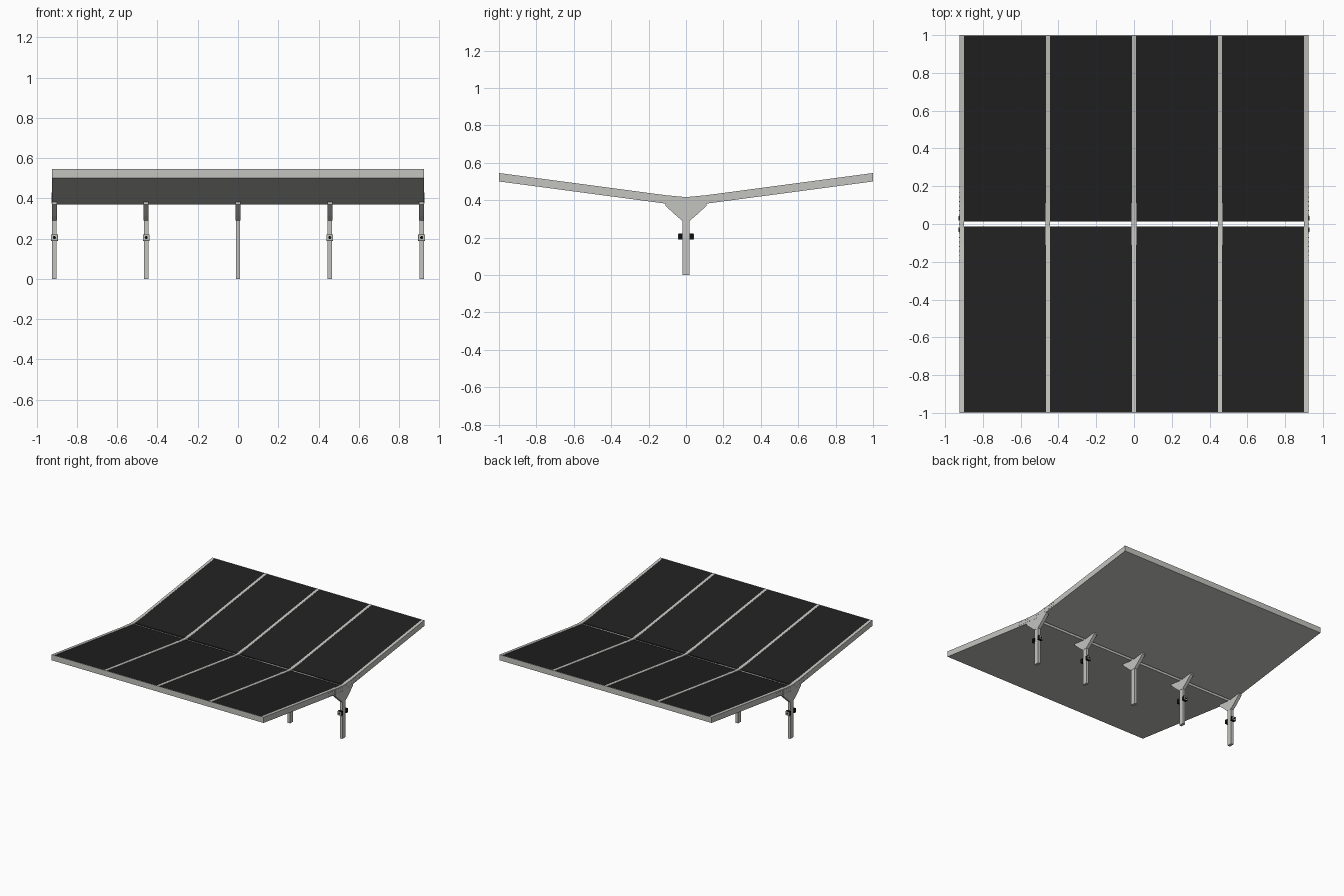
import bpy, bmesh, math
from mathutils import Matrix, Vector

if "Cube" in bpy.data.objects:
    bpy.data.objects.remove(bpy.data.objects["Cube"])


def mat(name, c):
    m = bpy.data.materials.new(name)
    m.diffuse_color = (*c, 1)
    m.use_nodes = True
    m.node_tree.nodes["Principled BSDF"].inputs["Base Color"].default_value = m.diffuse_color
    return m


GREY = mat("light grey metal", (0.55, 0.55, 0.52))
DARK = mat("dark panel", (0.015, 0.015, 0.015))
BLACK = mat("black plastic", (0.004, 0.004, 0.004))

POSTS = [-0.912, -0.456, 0.0, 0.456, 0.912]
SLOPE = 0.133
BASE = 0.367          # underside height at the valley
THICK = 0.045


def low(y, up=0.0):
    return BASE + SLOPE * abs(y) + up


def finish(name, bm, m):
    bmesh.ops.recalc_face_normals(bm, faces=bm.faces[:])
    me = bpy.data.meshes.new(name)
    bm.to_mesh(me)
    bm.free()
    me.materials.append(m)
    ob = bpy.data.objects.new(name, me)
    bpy.context.collection.objects.link(ob)
    return ob


def prism(name, profile, x0, x1, m):
    """Extrude a (y, z) profile along x."""
    bm = bmesh.new()
    f = bm.faces.new([bm.verts.new((x0, y, z)) for y, z in profile])
    r = bmesh.ops.extrude_face_region(bm, geom=[f])
    vs = [v for v in r["geom"] if isinstance(v, bmesh.types.BMVert)]
    bmesh.ops.translate(bm, vec=(x1 - x0, 0, 0), verts=vs)
    return finish(name, bm, m)


def box(name, x, y, z, sx, sy, sz, m):
    bm = bmesh.new()
    bmesh.ops.create_cube(bm, size=1, matrix=Matrix.Translation((x, y, z))
                          @ Matrix.Diagonal((sx, sy, sz, 1)))
    return finish(name, bm, m)


def strip(y0, y1, a, b):
    """Sloped band between two offsets above the underside."""
    return [(y0, low(y0, a)), (y1, low(y1, a)), (y1, low(y1, b)), (y0, low(y0, b))]


# roof deck halves and solar panels
for s, side in ((-1, "front"), (1, "back")):
    prism(f"{side}_deck", strip(s * 0.012, s * 1.0, 0, 0.038), -0.922, 0.922, GREY)
    prism(f"{side}_edge_rail", strip(s * 0.996, s * 1.0, 0, THICK), -0.924, 0.924, GREY)
    for i in range(4):
        a, b = POSTS[i] + 0.011, POSTS[i + 1] - 0.011
        for r in range(5):
            y0 = 0.012 + r * 0.197
            prism(f"{side}_panel", strip(s * y0, s * (y0 + 0.197), 0.034, 0.043),
                  a, b, DARK)

# V-shaped beams, posts and flared post heads
for x in POSTS:
    prism("roof_beam", [(-1, low(1)), (0, low(0)), (1, low(1)), (1, low(1, THICK)),
                        (0, low(0, THICK)), (-1, low(1, THICK))],
          x - 0.011, x + 0.011, GREY)
    box("post", x, 0, 0.16, 0.022, 0.04, 0.32, GREY)
    prism("post_head", [(-0.02, 0.29), (0.02, 0.29), (0.05, 0.315), (0.11, 0.37),
                        (0.11, low(0.11, THICK)), (0.02, 0.418), (-0.02, 0.418),
                        (-0.11, low(0.11, THICK)), (-0.11, 0.37), (-0.05, 0.315)],
          x - 0.0125, x + 0.0125, GREY)

# outlet boxes on both faces of every post but the middle one
for x in POSTS:
    if x == 0:
        continue
    for s in (-1, 1):
        box("outlet_box", x, s * 0.029, 0.205, 0.034, 0.022, 0.032, BLACK)
        box("outlet_plate", x, s * 0.0405, 0.205, 0.032, 0.003, 0.030, GREY)
        bm = bmesh.new()
        bmesh.ops.create_cone(bm, cap_ends=True, segments=16, radius1=0.0075,
                              radius2=0.0075, depth=0.003,
                              matrix=Matrix.Translation((x, s * 0.042, 0.205))
                              @ Matrix.Rotation(math.pi / 2, 4, 'X'))
        finish("outlet_socket", bm, BLACK)

# bolt rows on the outer faces of the end beams
bm = bmesh.new()
for s in (-1, 1):
    for k in range(-8, 9):
        y = k * 0.024
        for up in (0.01, 0.034):
            bmesh.ops.create_cone(bm, cap_ends=True, segments=6, radius1=0.0025,
                                  radius2=0.0025, depth=0.006,
                                  matrix=Matrix.Translation((s * 0.9235, y, low(y, up)))
                                  @ Matrix.Rotation(math.pi / 2, 4, 'Y'))
finish("beam_bolts", bm, GREY)
